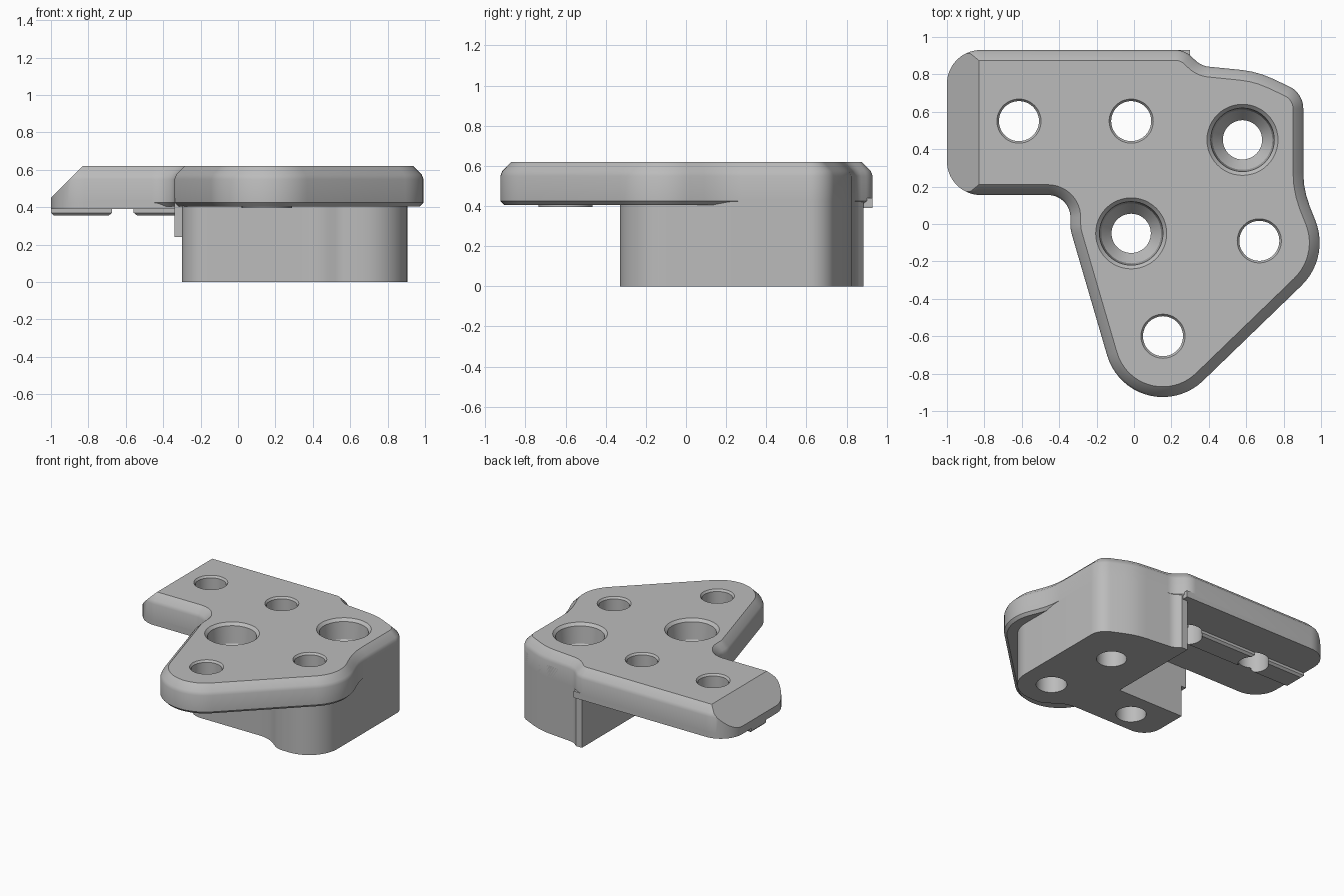
import bpy, bmesh, math
from mathutils import Vector

cube = bpy.data.objects.get("Cube")
if cube:
    bpy.data.objects.remove(cube, do_unlink=True)

grey = bpy.data.materials.new("plain_grey")
grey.use_nodes = True
colour = (0.5, 0.5, 0.5, 1)
grey.diffuse_color = colour
grey.node_tree.nodes["Principled BSDF"].inputs["Base Color"].default_value = colour


def rounded(corners):
    """Counter-clockwise outline from corners (x, y, radius)."""
    pts = []
    n = len(corners)
    for i, (x, y, r) in enumerate(corners):
        p = Vector((x, y))
        a = (Vector(corners[i - 1][:2]) - p).normalized()
        b = (Vector(corners[(i + 1) % n][:2]) - p).normalized()
        if r == 0:
            pts.append(p)
            continue
        half = a.angle(b) / 2
        centre = p + (a + b).normalized() * (r / math.sin(half))
        reach = r / math.tan(half)
        start, end = p + a * reach - centre, p + b * reach - centre
        sweep = start.angle_signed(end)
        steps = max(3, int(abs(sweep) / math.radians(6)))
        for k in range(steps + 1):
            t = -sweep * k / steps
            pts.append(centre + Vector((start.x * math.cos(t) - start.y * math.sin(t),
                                        start.x * math.sin(t) + start.y * math.cos(t))))
    return pts


def inset(pts, d):
    """Move an outline inward by d."""
    out = []
    for i, p in enumerate(pts):
        e = (p - pts[i - 1]).normalized()
        f = (pts[(i + 1) % len(pts)] - p).normalized()
        n1, n2 = Vector((-e.y, e.x)), Vector((-f.y, f.x))
        out.append(p + (n1 + n2) * (d / (1 + n1.dot(n2))))
    return out


def skin(bm, loops):
    """Join stacked loops of points with walls and two caps."""
    rings = [[bm.verts.new(p) for p in loop] for loop in loops]
    for lo, hi in zip(rings, rings[1:]):
        for i in range(len(lo)):
            j = (i + 1) % len(lo)
            bm.faces.new((lo[i], lo[j], hi[j], hi[i]))
    bm.faces.new(rings[0][::-1])
    bm.faces.new(rings[-1])


def slab(bm, pts, levels):
    """Stack an outline at levels (z, inset)."""
    skin(bm, [[(p.x, p.y, z) for p in inset(pts, d)] for z, d in levels])


def lathe(bm, x, y, profile, sides=48):
    """Round column from (radius, z) pairs, bottom to top."""
    turn = [2 * math.pi * k / sides for k in range(sides)]
    skin(bm, [[(x + r * math.cos(a), y + r * math.sin(a), z) for a in turn]
              for r, z in profile])


def make(name, bm):
    mesh = bpy.data.meshes.new(name)
    bmesh.ops.recalc_face_normals(bm, faces=bm.faces)
    bm.to_mesh(mesh)
    bm.free()
    obj = bpy.data.objects.new(name, mesh)
    bpy.context.collection.objects.link(obj)
    mesh.materials.append(grey)
    return obj


parts = []

# Top plate with chamfered rim and sloping arm end
bm = bmesh.new()
plate = rounded([(-1, 0.155, 0.18), (-0.34, 0.155, 0.12), (-0.34, -0.03, 0.2),
                 (0, -1.195, 0.31), (1.05, -0.18, 0.32), (0.905, 0.18, 0.5),
                 (0.905, 0.7, 0.13), (0.66, 0.815, 0.5), (0.36, 0.845, 0.12),
                 (0.27, 0.93, 0.12), (-1, 0.93, 0.18)])
slab(bm, plate, [(0.405, 0.02), (0.425, 0), (0.55, 0), (0.575, 0.01), (0.62, 0.055)])
cut = bmesh.ops.bisect_plane(bm, geom=bm.verts[:] + bm.edges[:] + bm.faces[:],
                             plane_co=(-0.83, 0, 0.62), plane_no=(-1, 0, 1),
                             clear_outer=True)
bmesh.ops.holes_fill(bm, edges=[e for e in bm.edges if e.is_boundary])
parts.append(make("top_plate", bm))

# Flat underside of the arm
bm = bmesh.new()
slab(bm, rounded([(-1, 0.155, 0.18), (0.3, 0.155, 0), (0.3, 0.93, 0), (-1, 0.93, 0.18)]),
     [(0.39, 0), (0.44, 0)])
parts.append(make("arm_base", bm))

# L-shaped block below the plate
bm = bmesh.new()
slab(bm, rounded([(0.26, 0.155, 0), (-0.3, 0.155, 0), (-0.3, -0.22, 0.14),
                  (0.42, -0.22, 0.25), (0.56, -0.33, 0.15), (0.905, -0.33, 0.24),
                  (0.905, 0.7, 0.13), (0.66, 0.815, 0.5), (0.36, 0.845, 0.1),
                  (0.31, 0.885, 0), (0.26, 0.885, 0)]),
     [(0, 0), (0.52, 0)])
parts.append(make("lower_block", bm))

# Small ledge beside the block
bm = bmesh.new()
slab(bm, rounded([(-0.34, -0.03, 0), (-0.2, -0.03, 0), (-0.2, 0.155, 0), (-0.34, 0.155, 0)]),
     [(0.24, 0), (0.45, 0)])
parts.append(make("side_ledge", bm))

# Locating rail under the arm
bm = bmesh.new()
slab(bm, rounded([(-1, 0.46, 0), (0.28, 0.46, 0), (0.28, 0.64, 0), (-1, 0.64, 0)]),
     [(0.355, 0.015), (0.37, 0), (0.41, 0)])
parts.append(make("arm_rail", bm))

# Raised ring under the front tip
bm = bmesh.new()
lathe(bm, 0.155, -0.6, [(0.135, 0.395), (0.135, 0.43)])
parts.append(make("tip_ring", bm))

# Plain and countersunk bolt holes
bm = bmesh.new()
for x, y in ((-0.615, 0.55), (-0.015, 0.55), (0.67, -0.09), (0.155, -0.6)):
    lathe(bm, x, y, [(0.107, -0.1), (0.107, 0.605), (0.118, 0.62), (0.118, 0.7)])
for x, y in ((0.58, 0.45), (-0.015, -0.05)):
    lathe(bm, x, y, [(0.105, -0.1), (0.105, 0.4), (0.16, 0.47), (0.17, 0.6),
                     (0.19, 0.62), (0.19, 0.7)])
holes = make("hole_cutter", bm)
holes.hide_render = True

# Drill every part, then shade smooth with sharp edges kept
for obj in parts:
    bpy.ops.object.select_all(action="DESELECT")
    obj.select_set(True)
    bpy.context.view_layer.objects.active = obj
    if obj.name != "side_ledge":
        drill = obj.modifiers.new("drill", "BOOLEAN")
        drill.operation = "DIFFERENCE"
        drill.solver = "EXACT"
        drill.object = holes
        bpy.ops.object.modifier_apply(modifier=drill.name)
    bpy.ops.object.shade_smooth_by_angle(angle=math.radians(30))
bpy.data.objects.remove(holes, do_unlink=True)
